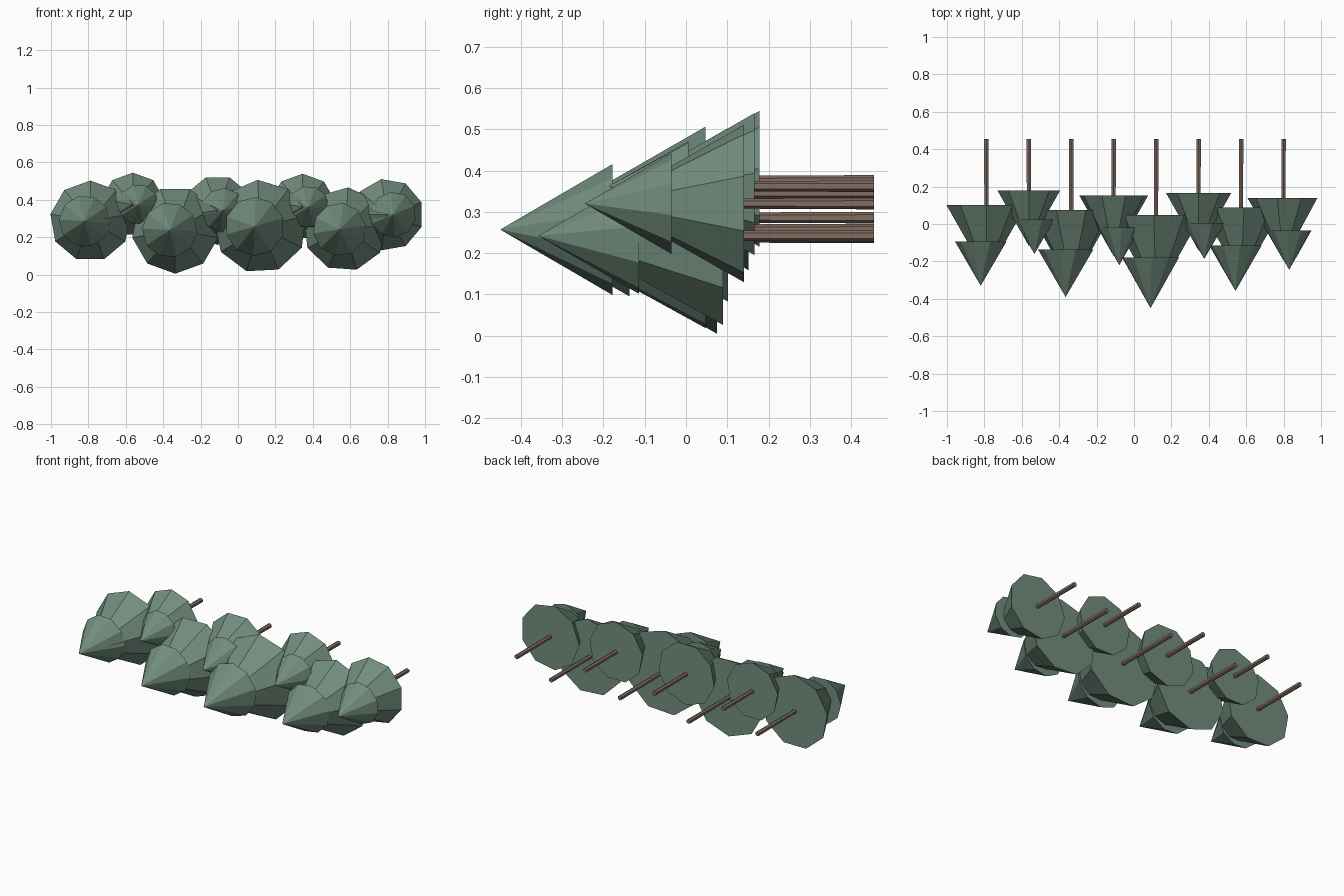
import bpy, bmesh
from math import radians
from mathutils import Matrix

cube = bpy.data.objects.get("Cube")
if cube:
    bpy.data.objects.remove(cube, do_unlink=True)


def material(name, rgb):
    m = bpy.data.materials.new(name)
    m.use_nodes = True
    col = (*rgb, 1.0)
    m.diffuse_color = col
    m.node_tree.nodes["Principled BSDF"].inputs["Base Color"].default_value = col
    return m


needles = material("dull_green_needles", (0.17, 0.27, 0.21))
bark = material("brown_bark", (0.22, 0.155, 0.12))

BACK = 0.455      # shared y of all trunk ends
SPACING = 0.227


def cone(name, mat, x, z, start, end, r1, r2, sides, first_angle):
    """Cone or trunk lying along -y; start and end are distances from BACK."""
    bm = bmesh.new()
    place = (Matrix.Translation((x, BACK - (start + end) / 2, z))
             @ Matrix.Rotation(radians(90), 4, 'X')
             @ Matrix.Rotation(radians(first_angle - 90), 4, 'Z'))
    bmesh.ops.create_cone(bm, cap_ends=True, segments=sides, radius1=r1,
                          radius2=r2, depth=end - start, matrix=place)
    bmesh.ops.remove_doubles(bm, verts=bm.verts, dist=0.0001)
    bmesh.ops.recalc_face_normals(bm, faces=bm.faces)
    mesh = bpy.data.meshes.new(name)
    bm.to_mesh(mesh)
    bm.free()
    mesh.materials.append(mat)
    ob = bpy.data.objects.new(name, mesh)
    bpy.context.collection.objects.link(ob)


# length, height of the axis, angle of one boundary corner
trees = [(0.785, 0.286, 90), (0.615, 0.375, 90), (0.845, 0.238, 270),
         (0.675, 0.345, 70), (0.905, 0.257, 253), (0.642, 0.362, 90),
         (0.813, 0.242, 246), (0.700, 0.320, 260)]

for i, (length, z, angle) in enumerate(trees):
    x = (i - 3.5) * SPACING + 0.005
    sway = 0.03 if i % 2 else -0.03
    n = i + 1
    # trunk
    cone(f"trunk_{n}", bark, x, z, 0, 0.55 * length, 0.014, 0.012, 6, 90)
    # lower foliage
    cone(f"lower_foliage_{n}", needles, x, z, 0.45 * length, 0.93 * length,
         0.276 * length, 0, 9, angle)
    # upper foliage, shifted alternately to either side
    cone(f"upper_foliage_{n}", needles, x + sway, z, 0.70 * length, length,
         0.175 * length, 0, 10, angle + 15)
